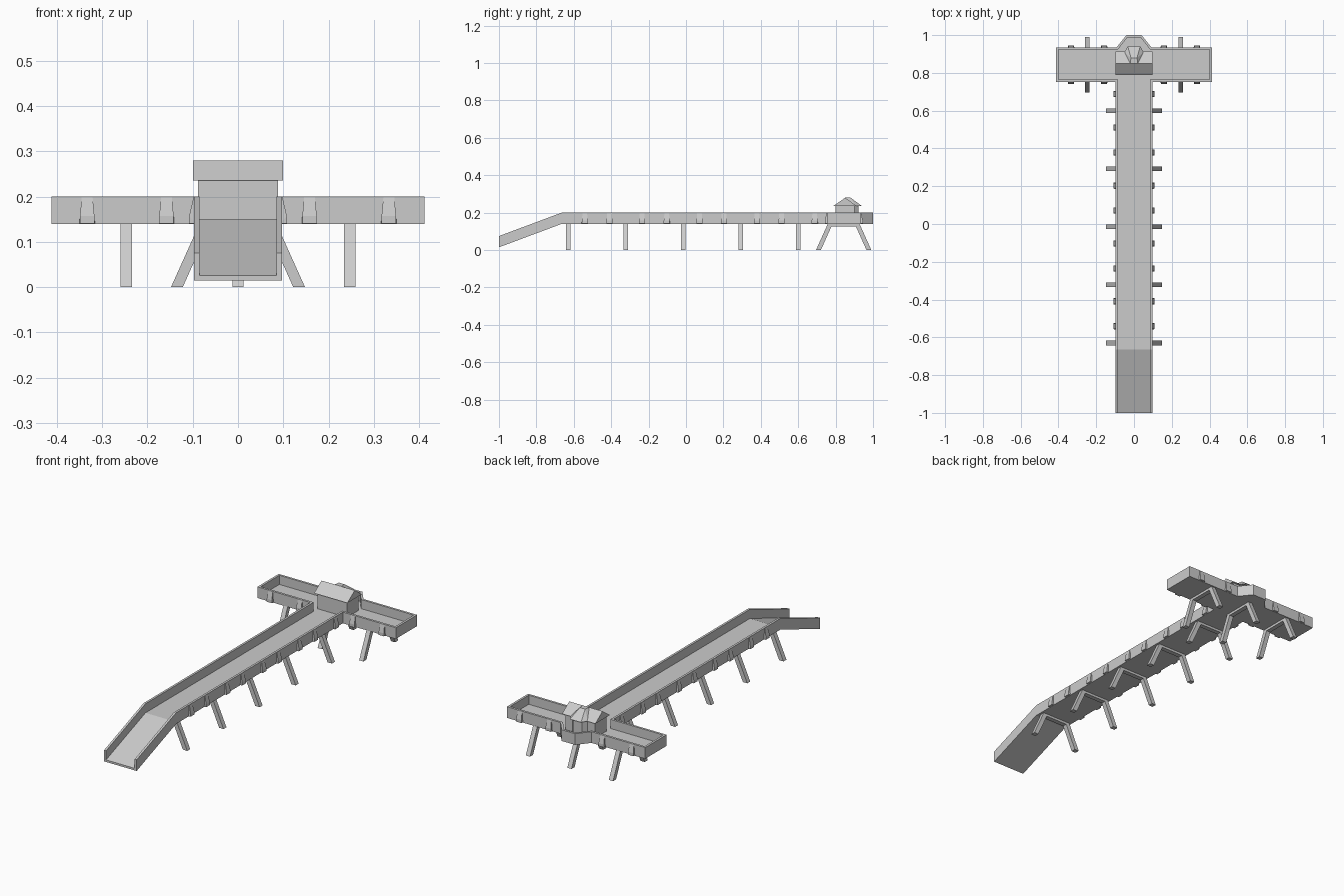
import bpy, bmesh
from mathutils import Matrix, Vector

if "Cube" in bpy.data.objects:
    bpy.data.objects.remove(bpy.data.objects["Cube"])

BREAK, LOW, TOP = -0.665, 0.14, 0.20


def drop(y):
    return min(0, (y - BREAK) * 0.125 / 0.335)


def finish(bm, name):
    bmesh.ops.recalc_face_normals(bm, faces=bm.faces)
    me = bpy.data.meshes.new(name)
    bm.to_mesh(me)
    bm.free()
    ob = bpy.data.objects.new(name, me)
    bpy.context.collection.objects.link(ob)
    return ob


def prism(name, pts, vec, matrix=None):
    """Solid made by extruding a 3D polygon along vec."""
    bm = bmesh.new()
    a = [bm.verts.new(p) for p in pts]
    b = [bm.verts.new(Vector(p) + Vector(vec)) for p in pts]
    n = len(a)
    bm.faces.new(a)
    bm.faces.new(b[::-1])
    for i in range(n):
        j = (i + 1) % n
        bm.faces.new((a[i], b[i], b[j], a[j]))
    if matrix:
        bm.transform(matrix)
    return finish(bm, name)


def hull(name, pts, matrix=None):
    bm = bmesh.new()
    for p in pts:
        bm.verts.new(p)
    bmesh.ops.convex_hull(bm, input=bm.verts)
    if matrix:
        bm.transform(matrix)
    return finish(bm, name)


def mirrored(half):
    return half + [(-x, y) for x, y in reversed(half)]


# T-shaped outline, right half from ramp foot to rear bay
outer = mirrored([(.097, -1), (.097, BREAK), (.097, .753), (.412, .753),
                  (.412, .935), (.092, .935), (.04, 1.0)])
inner = mirrored([(.085, -1), (.085, BREAK), (.085, .765), (.400, .765),
                  (.400, .923), (.086, .923), (.035, .988)])

# parapet walls swept round the outline, open at the ramp foot
bm = bmesh.new()
rings = []
for (ox, oy), (ix, iy) in zip(outer, inner):
    d = drop(oy)
    rings.append([bm.verts.new(p) for p in ((ox, oy, LOW + d), (ox, oy, TOP + d),
                                            (ix, iy, TOP + d), (ix, iy, LOW + d))])
for r, s in zip(rings, rings[1:]):
    for i in range(4):
        j = (i + 1) % 4
        bm.faces.new((r[i], r[j], s[j], s[i]))
bm.faces.new(rings[0])
bm.faces.new(rings[-1])
finish(bm, "parapet_walls")

# deck floor and sloping ramp floor
prism("deck_floor", [(x, y, LOW) for x, y in inner[1:-1]], (0, 0, .011))
prism("ramp_floor", [(x, y, LOW + drop(y)) for x, y in
                     (inner[0], inner[1], inner[-2], inner[-1])], (0, 0, .011))

# inverted-V trestle frames under walkway and head
frame = [(x, 0, z) for x, z in ((.148, 0), (.085, .14), (-.085, .14), (-.148, 0),
                                (-.122, 0), (-.065, .127), (.065, .127), (.122, 0))]
for y in (-.63, -.322, -.015, .292, .6):
    prism("walkway_trestle", frame, (0, .025, 0), Matrix.Translation((0, y - .0125, 0)))
for x in (-.247, 0, .247):
    prism("head_trestle", frame, (0, .025, 0),
          Matrix.Translation((x + .0125, .843, 0)) @ Matrix.Rotation(1.5707963, 4, 'Z'))


# tapered brackets on the outside of the parapets (outward is local +x)
def bracket(x, y, angle):
    pts = [(-.004, s * .017, LOW + .001) for s in (-1, 1)]
    pts += [(.011, s * .016, z) for s in (-1, 1) for z in (LOW + .001, .157)]
    pts += [(.001, s * .012, TOP - .001) for s in (-1, 1)]
    pts += [(-.004, s * .012, TOP - .001) for s in (-1, 1)]
    hull("parapet_bracket", pts,
         Matrix.Translation((x, y, 0)) @ Matrix.Rotation(angle, 4, 'Z'))


for y in (.688, .511, .379, .203, .072, -.103, -.235, -.409, -.541):
    bracket(.097, y, 0)
    bracket(-.097, y, 3.14159265)
for x in (-.333, -.158, .158, .333):
    bracket(x, .935, 1.5707963)
    bracket(x, .753, -1.5707963)

# hut with a faceted rear bay
body = mirrored([(.088, .80), (.088, .90), (.045, .90), (.028, .922)])
prism("hut_walls", [(x, y, .15) for x, y in body], (0, 0, .087))
prism("hut_gable_roof", [(-.099, .788, .236), (-.099, .851, .28), (-.099, .912, .236)],
      (.198, 0, 0))
hull("hut_bay_roof", [(s * x, y, z) for s in (-1, 1) for x, y, z in
                      ((.055, .853, .236), (.052, .908, .236), (.033, .94, .236),
                       (.02, .851, .28), (.016, .88, .28))])
